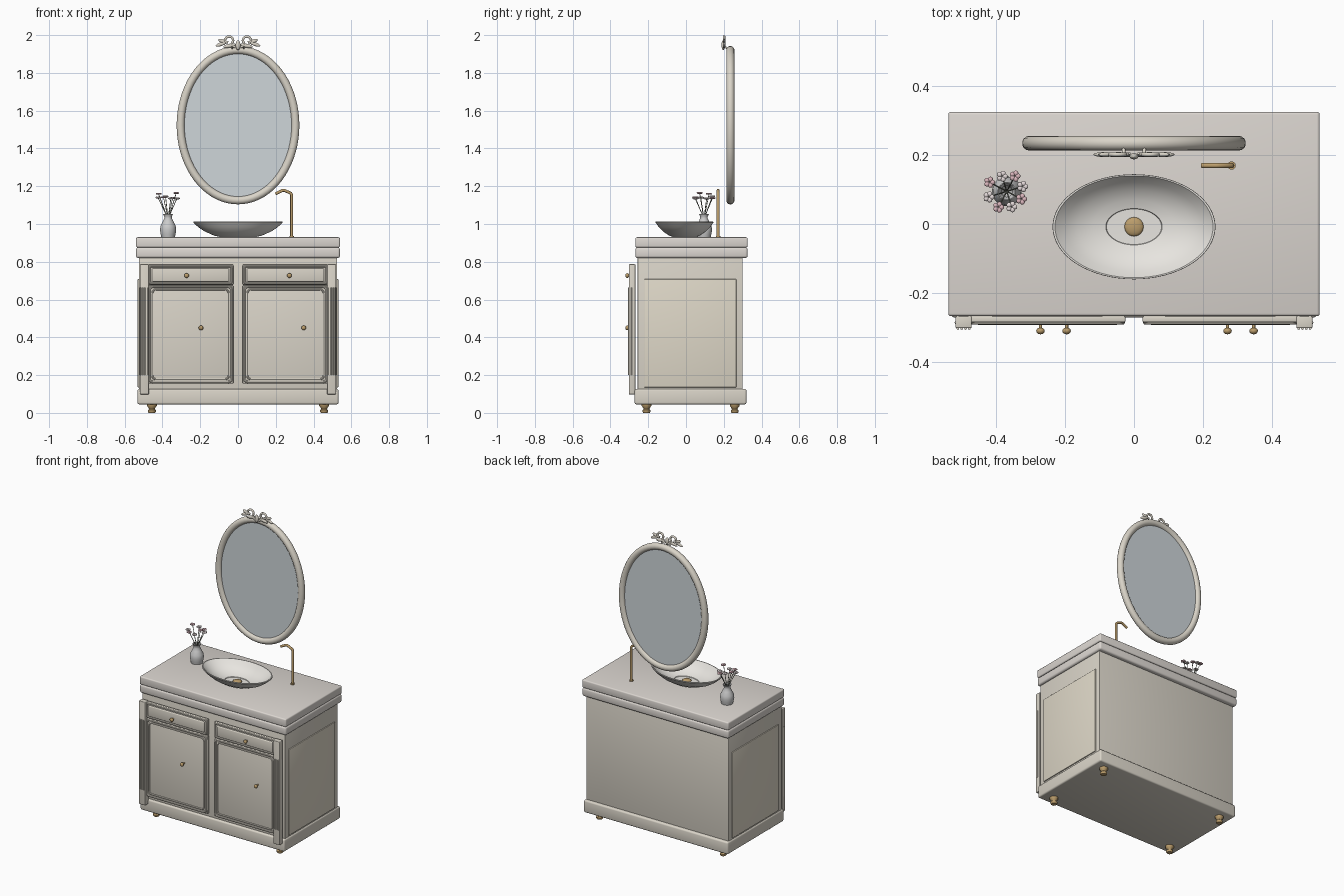
import bpy, bmesh, math, random
from mathutils import Vector, Matrix

if "Cube" in bpy.data.objects:
    bpy.data.objects.remove(bpy.data.objects["Cube"])

random.seed(4)


def mat(name, r, g, b):
    m = bpy.data.materials.new(name)
    m.diffuse_color = (r, g, b, 1)
    m.use_nodes = True
    m.node_tree.nodes["Principled BSDF"].inputs["Base Color"].default_value = m.diffuse_color
    return m


CREAM = mat("cream_paint", 0.70, 0.66, 0.58)
PANEL = mat("panel_paint", 0.74, 0.69, 0.58)
STONE = mat("stone", 0.72, 0.68, 0.64)
BRASS = mat("brass", 0.50, 0.34, 0.15)
GLASS = mat("mirror_glass", 0.62, 0.67, 0.70)
WHITE = mat("ceramic", 0.80, 0.78, 0.74)
GREY = mat("vase_glaze", 0.58, 0.58, 0.56)
STEM = mat("stem", 0.25, 0.27, 0.22)
PINK = mat("petal_pink", 0.72, 0.48, 0.52)
PALE = mat("petal_pale", 0.78, 0.70, 0.70)


def finish(bm, name, m, smooth=True):
    bmesh.ops.recalc_face_normals(bm, faces=bm.faces)
    me = bpy.data.meshes.new(name)
    bm.to_mesh(me)
    bm.free()
    ob = bpy.data.objects.new(name, me)
    bpy.context.collection.objects.link(ob)
    me.materials.append(m)
    if smooth:
        bpy.ops.object.select_all(action='DESELECT')
        ob.select_set(True)
        bpy.context.view_layer.objects.active = ob
        bpy.ops.object.shade_smooth_by_angle(angle=math.radians(35))
    return ob


def box(name, x0, x1, y0, y1, z0, z1, m, bevel=0.004):
    bm = bmesh.new()
    bmesh.ops.create_cube(bm, size=1)
    bmesh.ops.scale(bm, vec=(x1 - x0, y1 - y0, z1 - z0), verts=bm.verts)
    bmesh.ops.translate(bm, vec=((x0 + x1) / 2, (y0 + y1) / 2, (z0 + z1) / 2), verts=bm.verts)
    if bevel:
        bmesh.ops.bevel(bm, geom=bm.edges[:], offset=bevel, segments=3, profile=0.5, affect='EDGES')
    return finish(bm, name, m)


def lathe(name, profile, loc, m, sy=1.0, n=32):
    bm = bmesh.new()
    vs = [bm.verts.new((r, 0, z)) for r, z in profile]
    es = [bm.edges.new(p) for p in zip(vs, vs[1:])]
    bmesh.ops.spin(bm, geom=vs + es, cent=(0, 0, 0), axis=(0, 0, 1), angle=2 * math.pi, steps=n)
    bmesh.ops.remove_doubles(bm, verts=bm.verts, dist=1e-5)
    bmesh.ops.scale(bm, vec=(1, sy, 1), verts=bm.verts)
    bmesh.ops.translate(bm, vec=loc, verts=bm.verts)
    return finish(bm, name, m)


def ball(name, loc, size, m, rot_y=0.0):
    bm = bmesh.new()
    bmesh.ops.create_uvsphere(bm, u_segments=16, v_segments=10, radius=1)
    bmesh.ops.transform(bm, matrix=Matrix.Translation(loc) @ Matrix.Rotation(rot_y, 4, 'Y')
                        @ Matrix.Diagonal((*size, 1)), verts=bm.verts)
    return finish(bm, name, m)


def tube(name, pts, r, m, cyclic=False, smooth_path=False, res=3):
    cu = bpy.data.curves.new(name, 'CURVE')
    cu.dimensions = '3D'
    cu.bevel_depth, cu.bevel_resolution, cu.use_fill_caps = r, res, True
    if smooth_path:
        sp = cu.splines.new('BEZIER')
        sp.bezier_points.add(len(pts) - 1)
        for b, p in zip(sp.bezier_points, pts):
            b.co = p
            b.handle_left_type = b.handle_right_type = 'AUTO'
        sp.resolution_u = 6
    else:
        sp = cu.splines.new('POLY')
        sp.points.add(len(pts) - 1)
        for b, p in zip(sp.points, pts):
            b.co = (*p, 1)
    sp.use_cyclic_u = cyclic
    cu.materials.append(m)
    ob = bpy.data.objects.new(name, cu)
    bpy.context.collection.objects.link(ob)
    bpy.ops.object.select_all(action='DESELECT')
    ob.select_set(True)
    bpy.context.view_layer.objects.active = ob
    bpy.ops.object.convert(target='MESH')
    bpy.ops.object.shade_smooth_by_angle(angle=math.radians(40))
    return ob


def moulding(name, x0, x1, z0, z1, y, r, c):
    # rectangular bead with rounded corners
    pts = []
    for cx, cz, a0 in ((x1 - c, z1 - c, 0), (x0 + c, z1 - c, 90), (x0 + c, z0 + c, 180), (x1 - c, z0 + c, 270)):
        for k in range(5):
            a = math.radians(a0 + k * 22.5)
            pts.append((cx + c * math.cos(a), y, cz + c * math.sin(a)))
    return tube(name, pts, r, CREAM, cyclic=True, res=2)


# cabinet carcass, plinth and double countertop
box("cabinet_body", -0.525, 0.525, -0.256, 0.30, 0.10, 0.83, CREAM, 0.003)
box("plinth", -0.532, 0.532, -0.272, 0.32, 0.045, 0.127, CREAM, 0.010)
box("counter_lower", -0.54, 0.54, -0.268, 0.326, 0.82, 0.876, STONE, 0.012)
box("counter_top", -0.54, 0.54, -0.268, 0.326, 0.876, 0.93, STONE, 0.008)

# feet
for i, (x, y) in enumerate([(-0.456, -0.209), (0.456, -0.209), (-0.456, 0.258), (0.456, 0.258)]):
    lathe(f"foot_{i}", [(0, 0), (0.017, 0), (0.021, 0.006), (0.021, 0.014), (0.015, 0.02),
                        (0.019, 0.028), (0.026, 0.038), (0.026, 0.047), (0, 0.047)], (x, y, 0), BRASS, n=20)

# raised side panels and front pilasters with flutes
for s, side in ((-1, "left"), (1, "right")):
    xa, xb = sorted((s * 0.52, s * 0.531))
    box(f"side_panel_{side}", xa, xb, -0.22, 0.267, 0.135, 0.708, PANEL, 0.003)
    xa, xb = sorted((s * 0.472, s * 0.519))
    box(f"pilaster_{side}", xa, xb, -0.303, -0.268, 0.098, 0.787, CREAM, 0.004)
    for k in range(4):
        x = s * (0.479 + k * 0.011)
        tube(f"flute_{side}_{k}", [(x, -0.304, 0.2), (x, -0.304, 0.665)], 0.004, CREAM, res=2)
    tube(f"outer_flute_{side}", [(s * 0.518, -0.287, 0.2), (s * 0.518, -0.287, 0.665)], 0.004, CREAM, res=2)

# drawers and doors with bead mouldings
for x0, x1, knob_x, side in ((-0.478, -0.025, -0.196, "left"), (0.025, 0.478, 0.348, "right")):
    box(f"drawer_{side}", x0, x1, -0.286, -0.268, 0.678, 0.785, CREAM, 0.004)
    moulding(f"drawer_frame_{side}", x0 + 0.008, x1 - 0.008, 0.686, 0.777, -0.286, 0.006, 0.012)
    box(f"drawer_field_{side}", x0 + 0.022, x1 - 0.022, -0.294, -0.28, 0.694, 0.766, CREAM, 0.006)
    box(f"door_{side}", x0, x1, -0.286, -0.268, 0.155, 0.674, CREAM, 0.004)
    moulding(f"door_frame_{side}", x0 + 0.008, x1 - 0.008, 0.163, 0.668, -0.286, 0.007, 0.02)
    moulding(f"door_bead_{side}", x0 + 0.024, x1 - 0.024, 0.178, 0.653, -0.287, 0.005, 0.02)
    for n, kx, kz in (("drawer", 0.272 * (-1 if x0 < 0 else 1), 0.727), ("door", knob_x, 0.45)):
        tube(f"{n}_knob_stem_{side}", [(kx, -0.282, kz), (kx, -0.308, kz)], 0.005, BRASS)
        ball(f"{n}_knob_{side}", (kx, -0.311, kz), (0.0125, 0.010, 0.0125), BRASS)

# vessel basin and drain
lathe("basin", [(0, 0.93), (0.085, 0.93), (0.125, 0.938), (0.175, 0.96), (0.21, 0.983), (0.237, 1.007),
                (0.236, 1.012), (0.230, 1.012), (0.20, 0.986), (0.165, 0.965), (0.12, 0.949),
                (0.082, 0.942), (0.080, 0.938), (0, 0.936)], (0, -0.008, 0), WHITE, sy=0.645, n=64)
ball("drain", (0, -0.008, 0.941), (0.028, 0.028, 0.010), BRASS)

# faucet
tube("faucet", [(0.284, 0.17, 0.93), (0.284, 0.17, 1.155), (0.279, 0.17, 1.163), (0.246, 0.17, 1.178),
                (0.236, 0.17, 1.178), (0.198, 0.17, 1.159)], 0.008, BRASS)
lathe("faucet_base", [(0, 0.93), (0.012, 0.93), (0.012, 0.937), (0, 0.937)], (0.284, 0.17, 0), BRASS, n=20)

# vase and flowers
VX, VY = -0.37, 0.095
lathe("vase", [(0, 0.93), (0.036, 0.93), (0.039, 0.945), (0.043, 0.968), (0.040, 0.99), (0.028, 1.013),
               (0.020, 1.03), (0.020, 1.04), (0.027, 1.054), (0.024, 1.054), (0.016, 1.038), (0.016, 1.03),
               (0.0, 1.0)], (VX, VY, 0), GREY)
for i in range(8):
    a = math.tau * i / 8 + 0.3
    r, h = random.uniform(0.045, 0.058), random.uniform(1.13, 1.165)
    tip = Vector((VX + r * math.cos(a), VY + r * math.sin(a), h))
    tube(f"stem_{i}", [(VX, VY, 1.0), (VX + 0.2 * r * math.cos(a), VY + 0.2 * r * math.sin(a), 1.05), tip],
         0.002, STEM, res=1)
    for k in range(5):
        b = math.tau * k / 5
        ball(f"petal_{i}_{k}", tip + Vector((0.009 * math.cos(b), 0.009 * math.sin(b), 0.002)),
             (0.0075, 0.0075, 0.005), PINK if i % 2 else PALE)

# oval mirror
MZ, MY = 1.523, 0.235
oval = [(0.304 * math.cos(t), MY, MZ + 0.398 * math.sin(t)) for t in (math.tau * i / 72 for i in range(72))]
tube("mirror_frame", oval, 0.0215, CREAM, cyclic=True, res=5)
bm = bmesh.new()
ring = bm.faces.new([bm.verts.new((x * 0.99, MY - 0.006, MZ + (z - MZ) * 0.99)) for x, y, z in oval])
ext = bmesh.ops.extrude_face_region(bm, geom=[ring])
bmesh.ops.translate(bm, vec=(0, 0.012, 0), verts=[v for v in ext["geom"] if isinstance(v, bmesh.types.BMVert)])
finish(bm, "mirror_glass", GLASS)

# bow crest: centre bud, ribbon loops and leaves
BY = 0.202
ball("crest_bud", (0, 0.197, 1.947), (0.013, 0.009, 0.026), CREAM)
for s, side in ((-1, "left"), (1, "right")):
    loop = [(0.012, 1.935), (0.032, 1.95), (0.026, 1.975), (0.042, 1.992), (0.064, 1.984), (0.066, 1.965), (0.052, 1.962)]
    tube(f"crest_ribbon_{side}", [(s * x, BY, z) for x, z in loop], 0.0065, CREAM, smooth_path=True)
    for k, (x, z, l, rot) in enumerate([(0.045, 1.944, 0.034, 0.2), (0.088, 1.953, 0.032, 0.35), (0.082, 1.968, 0.024, -0.35)]):
        ball(f"crest_leaf_{side}_{k}", (s * x, BY, z), (l, 0.007, 0.010), CREAM, rot_y=s * rot)
    tube(f"crest_pin_{side}", [(s * 0.03, BY, 1.94), (s * 0.03, MY, 1.92)], 0.005, CREAM)
